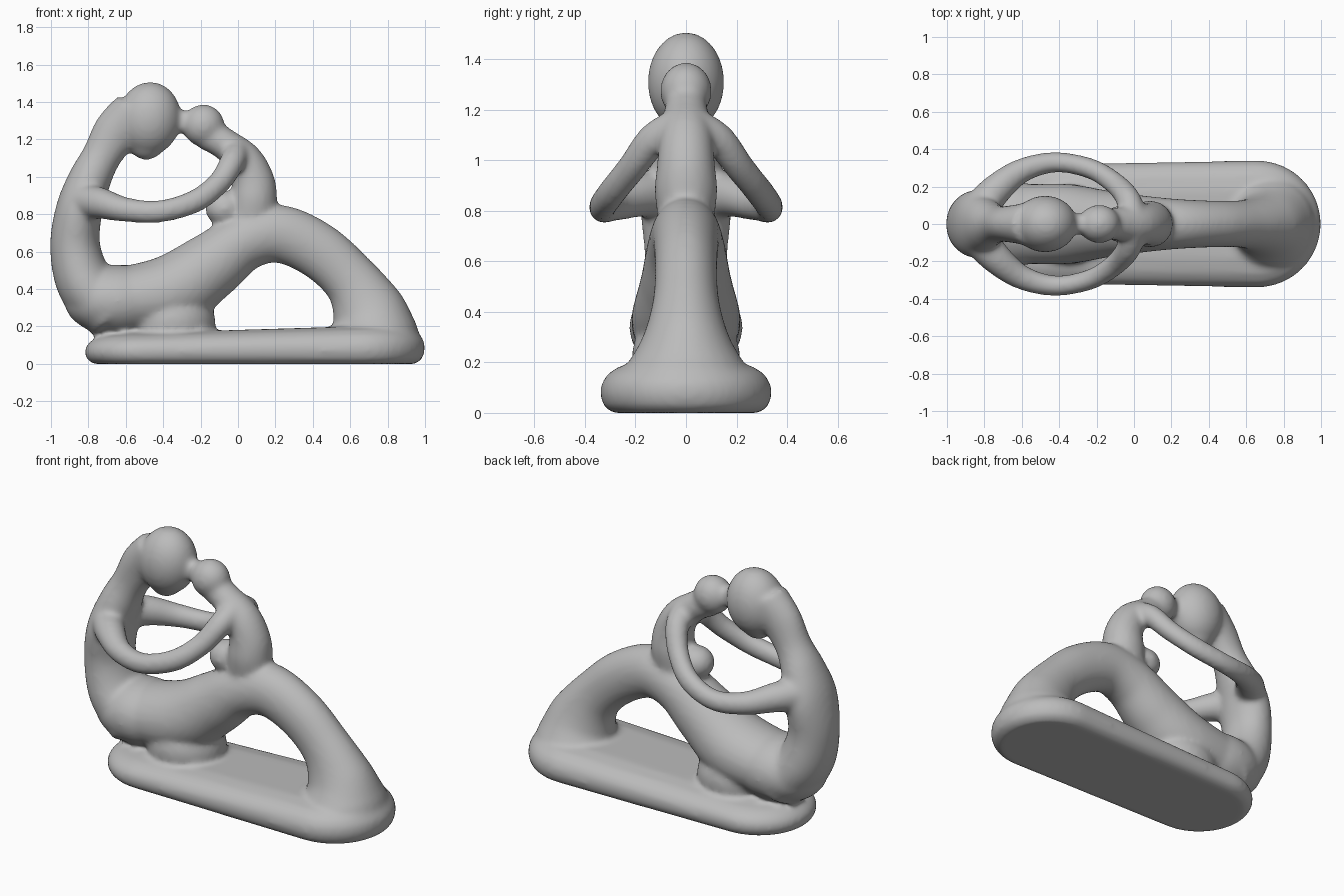
import bpy, bmesh
from math import sin, cos, pi
from mathutils import Vector, Matrix

cube = bpy.data.objects.get("Cube")
if cube:
    bpy.data.objects.remove(cube, do_unlink=True)

bm = bmesh.new()


def skin(rings):
    """Close a stack of point rings into a solid."""
    loops = [[bm.verts.new(p) for p in ring] for ring in rings]
    n = len(loops[0])
    for low, high in zip(loops, loops[1:]):
        for i in range(n):
            j = (i + 1) % n
            bm.faces.new((low[i], low[j], high[j], high[i]))
    bm.faces.new(loops[0][::-1])
    bm.faces.new(loops[-1])


def spline(points, steps=8):
    """Smooth interpolation of every value along the control points."""
    pts = [points[0]] + list(points) + [points[-1]]
    out = []
    for a, b, c, d in zip(pts, pts[1:], pts[2:], pts[3:]):
        for s in range(steps):
            t = s / steps
            out.append([0.5 * (2 * q + (r - p) * t + (2 * p - 5 * q + 4 * r - w) * t * t
                               + (3 * q - p - 3 * r + w) * t ** 3)
                        for p, q, r, w in zip(a, b, c, d)])
    return out + [list(points[-1])]


def limb(points, n=28):
    """Sweep an ellipse; each point is x, y, z, in-plane radius, sideways radius."""
    path = spline(points)
    rings = []
    for i, (x, y, z, a, b) in enumerate(path):
        ahead, behind = path[min(i + 1, len(path) - 1)], path[max(i - 1, 0)]
        t = (Vector(ahead[:3]) - Vector(behind[:3])).normalized()
        side = (Vector((0, 1, 0)) - t * t.y).normalized()
        up = t.cross(side)
        rings.append([Vector((x, y, z)) + up * a * cos(k * 2 * pi / n) + side * b * sin(k * 2 * pi / n)
                      for k in range(n)])
    skin(rings)


def flat_limb(points):
    limb([(x, 0, z, a, b) for x, z, a, b in points])


def ball(x, y, z, rx, ry, rz, tilt=0):
    m = Matrix.Translation((x, y, z)) @ Matrix.Rotation(tilt, 4, 'Y') @ Matrix.Diagonal((rx, ry, rz, 1))
    bmesh.ops.create_uvsphere(bm, u_segments=32, v_segments=20, radius=1, matrix=m)


# Plinth: rounded stadium slab, rising slightly toward the foot
def stadium(inset, z, n=32):
    ring = []
    for cx, r, start in ((0.66, 0.34, -pi / 2), (-0.5, 0.32, pi / 2)):
        for k in range(n + 1):
            a = start + pi * k / n
            x, y = cx + (r - inset) * cos(a), (r - inset) * sin(a)
            lift = 1 + 0.35 * (x + 0.8) / 1.8
            ring.append((x, y, z * lift))
    return ring


skin([stadium(i, z) for i, z in ((0.05, 0), (0.015, 0.02), (0, 0.055), (0.005, 0.09),
                                 (0.03, 0.12), (0.075, 0.143), (0.16, 0.157))])

# Large figure: neck, back and hips
flat_limb([(-0.55, 1.34, 0.13, 0.12), (-0.65, 1.24, 0.125, 0.1), (-0.73, 1.11, 0.105, 0.1),
           (-0.795, 0.98, 0.115, 0.14), (-0.85, 0.82, 0.125, 0.18), (-0.87, 0.62, 0.135, 0.165),
           (-0.81, 0.42, 0.155, 0.19), (-0.66, 0.28, 0.17, 0.21)])
ball(-0.64, 0, 0.34, 0.29, 0.225, 0.19)
ball(-0.35, 0, 0.22, 0.23, 0.215, 0.2)

# Large figure: thigh, raised knee and shin spreading into the foot
flat_limb([(-0.66, 0.34, 0.17, 0.21), (-0.37, 0.38, 0.2, 0.215), (-0.15, 0.52, 0.18, 0.18),
           (0.03, 0.65, 0.155, 0.155), (0.22, 0.695, 0.155, 0.135), (0.43, 0.605, 0.15, 0.125),
           (0.6, 0.45, 0.15, 0.13), (0.69, 0.3, 0.195, 0.17), (0.72, 0.18, 0.235, 0.24),
           (0.73, 0.08, 0.25, 0.29)])

# Large figure: head, touching the small head
ball(-0.475, 0, 1.31, 0.17, 0.152, 0.198, 0.12)
ball(-0.49, 0, 1.19, 0.1, 0.09, 0.1)
flat_limb([(-0.4, 1.3, 0.07, 0.07), (-0.29, 1.295, 0.062, 0.055), (-0.2, 1.28, 0.07, 0.07)])

# Small figure: head, body and folded legs
ball(-0.185, 0, 1.275, 0.113, 0.103, 0.113)
flat_limb([(-0.16, 1.23, 0.09, 0.08), (-0.07, 1.175, 0.085, 0.09), (0.03, 1.09, 0.1, 0.105),
           (0.08, 0.98, 0.115, 0.115), (0.085, 0.88, 0.125, 0.125), (0.07, 0.76, 0.13, 0.11)])
ball(-0.07, 0, 0.83, 0.105, 0.1, 0.095)

# Arms joining both figures in a ring
for s in (-1, 1):
    limb([(-0.84, 0.06 * s, 0.87, 0.1, 0.1), (-0.74, 0.18 * s, 0.86, 0.085, 0.085),
          (-0.6, 0.285 * s, 0.825, 0.066, 0.066), (-0.42, 0.33 * s, 0.815, 0.06, 0.055),
          (-0.23, 0.295 * s, 0.87, 0.062, 0.055), (-0.1, 0.215 * s, 0.97, 0.062, 0.058),
          (-0.03, 0.13 * s, 1.08, 0.068, 0.066), (-0.01, 0.03 * s, 1.13, 0.075, 0.08)])

bmesh.ops.recalc_face_normals(bm, faces=bm.faces)
mesh = bpy.data.meshes.new("embracing_figures")
bm.to_mesh(mesh)
bm.free()
statue = bpy.data.objects.new("embracing_figures", mesh)
bpy.context.collection.objects.link(statue)

# Fuse the parts and soften the joints
fuse = statue.modifiers.new("fuse", 'REMESH')
fuse.mode = 'VOXEL'
fuse.voxel_size = 0.014
fuse.use_smooth_shade = True
soften = statue.modifiers.new("soften", 'SMOOTH')
soften.factor = 0.5
soften.iterations = 14

stone = bpy.data.materials.new("grey_stone")
stone.use_nodes = True
grey = (0.5, 0.5, 0.5, 1)
stone.diffuse_color = grey
stone.node_tree.nodes["Principled BSDF"].inputs["Base Color"].default_value = grey
mesh.materials.append(stone)
for poly in mesh.polygons:
    poly.use_smooth = True
